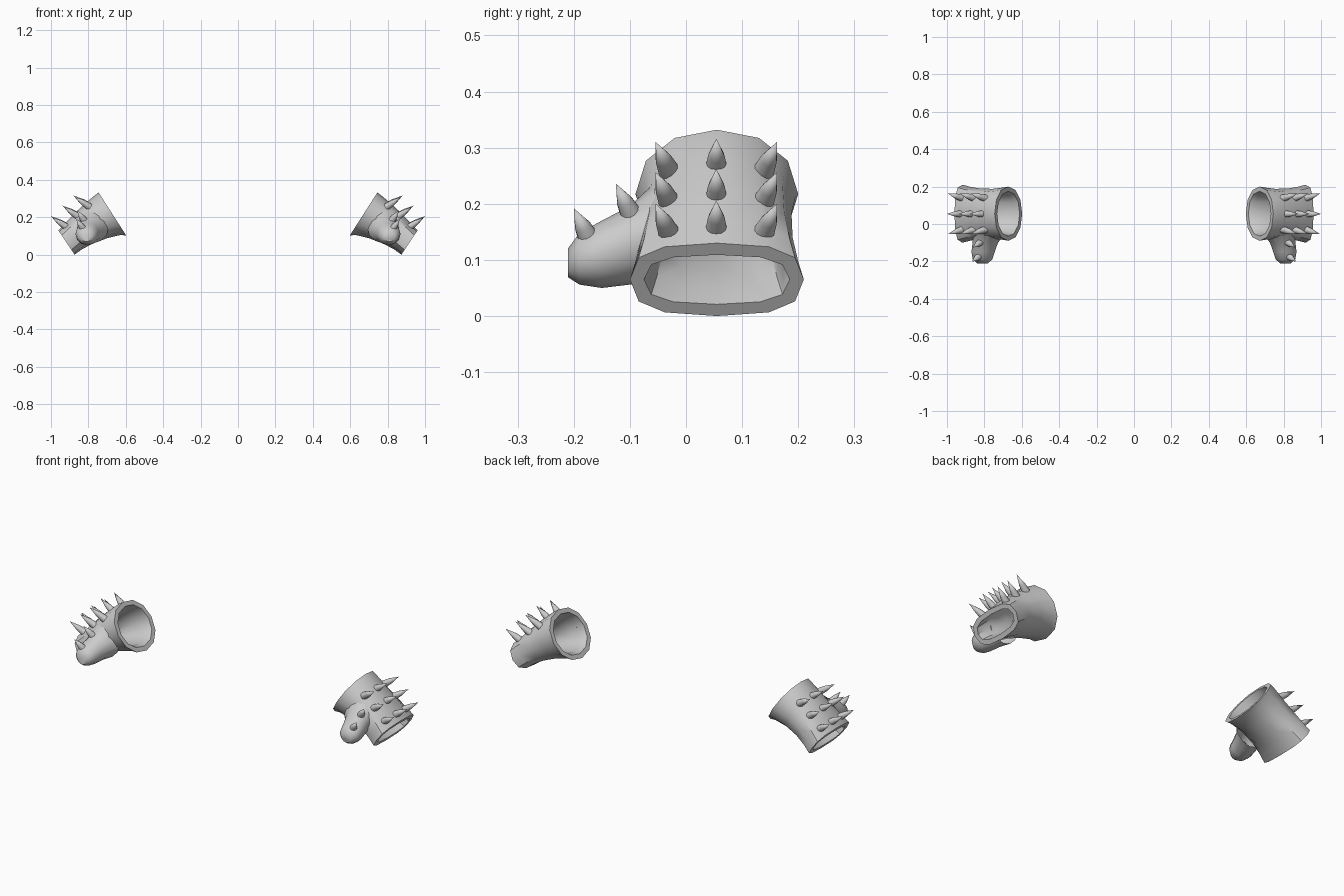
import bpy, bmesh, math
from mathutils import Vector

old = bpy.data.objects.get("Cube")
if old:
    bpy.data.objects.remove(old)

SIDES = 12
GREY = (0.6, 0.6, 0.6, 1)
mat = bpy.data.materials.new("plain grey")
mat.use_nodes = True
mat.diffuse_color = GREY
mat.node_tree.nodes["Principled BSDF"].inputs["Base Color"].default_value = GREY


def finish(bm, name, angle):
    """Turn a bmesh into a smooth-shaded object mirrored to the other hand."""
    bmesh.ops.recalc_face_normals(bm, faces=bm.faces)
    mesh = bpy.data.meshes.new(name)
    bm.to_mesh(mesh)
    bm.free()
    mesh.materials.append(mat)
    obj = bpy.data.objects.new(name, mesh)
    bpy.context.collection.objects.link(obj)
    bpy.ops.object.select_all(action="DESELECT")
    obj.select_set(True)
    bpy.context.view_layer.objects.active = obj
    bpy.ops.object.shade_smooth_by_angle(angle=math.radians(angle))
    obj.modifiers.new("Mirror", "MIRROR").use_mirror_merge = False
    return obj


def ring(bm, centre, u, v, power=1.0):
    """A closed loop around centre; a power below one squares it off."""
    verts = []
    for i in range(SIDES):
        a = math.tau * i / SIDES
        c, s = math.cos(a), math.sin(a)
        c = math.copysign(abs(c) ** power, c)
        s = math.copysign(abs(s) ** power, s)
        verts.append(bm.verts.new(centre + u * c + v * s))
    return verts


def bridge(bm, a, b):
    for i in range(SIDES):
        j = (i + 1) % SIDES
        bm.faces.new((a[i], a[j], b[j], b[i]))


# Palm sleeve: sections from wrist to fingers as top x, z, bottom x, z, half width
sections = [
    (0.745, 0.332, 0.598, 0.103, 0.145, 0.95),
    (0.765, 0.318, 0.630, 0.105, 0.140, 0.92),
    (0.81, 0.28, 0.70, 0.088, 0.133, 0.88),
    (0.873, 0.222, 0.78, 0.058, 0.135, 0.82),
    (0.925, 0.167, 0.835, 0.028, 0.145, 0.78),
    (0.96, 0.13, 0.874, 0.0, 0.155, 0.74),
]
WALL = 0.025
bm = bmesh.new()
outer, inner = [], []
for tx, tz, bx, bz, half, power in sections:
    top, bottom = Vector((tx, 0.055, tz)), Vector((bx, 0.055, bz))
    centre, up = (top + bottom) / 2, (top - bottom) / 2
    outer.append(ring(bm, centre, Vector((0, half, 0)), up, power))
    inner.append(ring(bm, centre, Vector((0, half - WALL, 0)),
                      up * (1 - WALL / up.length), power))
loops = outer + inner[::-1]
for a, b in zip(loops, loops[1:] + loops[:1]):
    bridge(bm, a, b)
finish(bm, "glove_palm", 40)

# Thumb: sections as y, centre x, z, radius x, radius z
bm = bmesh.new()
thumb = [
    (-0.055, 0.775, 0.15, 0.085, 0.088),
    (-0.10, 0.795, 0.126, 0.068, 0.07),
    (-0.15, 0.807, 0.11, 0.062, 0.06),
    (-0.19, 0.81, 0.102, 0.052, 0.046),
    (-0.21, 0.81, 0.095, 0.028, 0.026),
]
rings = [ring(bm, Vector((x, y, z)), Vector((rx, 0, 0)), Vector((0, 0, rz)))
         for y, x, z, rx, rz in thumb]
for a, b in zip(rings, rings[1:]):
    bridge(bm, a, b)
bm.faces.new(rings[-1])
finish(bm, "glove_thumb", 50)


# Spikes: slightly bulged cones standing on the back of the hand and thumb
def spike(bm, base, lean):
    rot = lean.to_track_quat("Z", "Y")
    u, v = rot @ Vector((0.02, 0, 0)), rot @ Vector((0, 0.02, 0))
    low = ring(bm, base - lean * 0.15, u, v)
    mid = ring(bm, base + lean * 0.35, u * 0.75, v * 0.75)
    bridge(bm, low, mid)
    tip = bm.verts.new(base + lean)
    for i in range(SIDES):
        bm.faces.new((mid[i], mid[(i + 1) % SIDES], tip))


bm = bmesh.new()
for x, z in ((0.81, 0.268), (0.868, 0.214), (0.93, 0.158)):
    for side in (-1, 0, 1):
        drop = 0.006 * abs(side)
        spike(bm, Vector((x - drop, 0.054 + side * 0.086, z - drop)),
              Vector((0.07, side * 0.022, 0.048)))
for base in ((0.825, -0.10, 0.186), (0.83, -0.175, 0.142)):
    spike(bm, Vector(base), Vector((0.035, -0.025, 0.05)))
finish(bm, "glove_spikes", 60)
